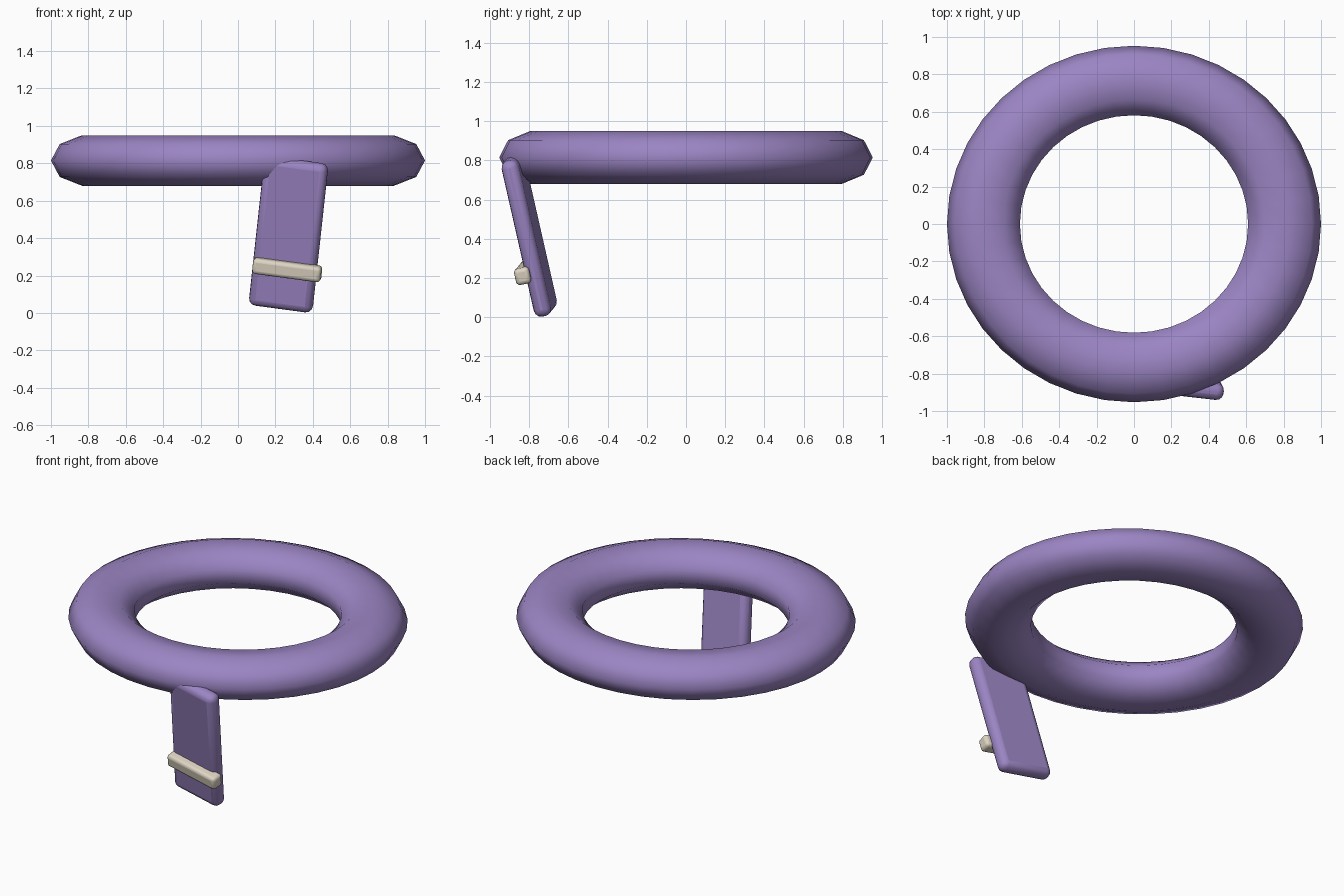
import bpy
from mathutils import Matrix, Vector

default = bpy.data.objects.get("Cube")
if default:
    bpy.data.objects.remove(default, do_unlink=True)


def make_material(name, rgb):
    mat = bpy.data.materials.new(name)
    mat.use_nodes = True
    color = (*rgb, 1)
    mat.diffuse_color = color
    mat.node_tree.nodes["Principled BSDF"].inputs["Base Color"].default_value = color
    return mat


purple = make_material("purple", (0.33, 0.235, 0.55))
cream = make_material("cream", (0.72, 0.66, 0.54))

# Leaning frame of the strap: long axis, width axis and back-facing axis
up = Vector((0.106, -0.22, 0.97)).normalized()
across = Vector((0.985, -0.113, -0.127))
across = (across - up * across.dot(up)).normalized()
back = up.cross(across)
strap_frame = Matrix((across, back, up)).transposed().to_4x4()
strap_frame.translation = (0.27, -0.80, 0.42)


def rounded_block(name, size, offset, radius, mat):
    """Bevelled box placed in the strap's leaning frame."""
    bpy.ops.mesh.primitive_cube_add(size=1)
    obj = bpy.context.object
    obj.name = name
    obj.data.transform(Matrix.Diagonal((*size, 1)))
    obj.matrix_world = strap_frame @ Matrix.Translation(offset)
    bevel = obj.modifiers.new("rounded_edges", "BEVEL")
    bevel.width = radius
    bevel.segments = 3
    bevel.limit_method = "NONE"
    obj.data.materials.append(mat)
    bpy.ops.object.shade_smooth_by_angle(angle=0.7)
    return obj


# Flattened, slightly oval ring
bpy.ops.mesh.primitive_torus_add(major_radius=0.799, minor_radius=0.201,
                                 major_segments=40, minor_segments=9,
                                 location=(0, 0, 0.815))
ring = bpy.context.object
ring.name = "ring"
ring.data.transform(Matrix.Diagonal((1, 0.953, 0.682, 1)))
ring.data.materials.append(purple)
bpy.ops.object.shade_smooth()

# Hanging strap with a raised band across its front
rounded_block("strap", (0.345, 0.09, 0.82), (0, 0, 0), 0.038, purple)
rounded_block("strap_band", (0.37, 0.078, 0.085), (0.02, -0.055, -0.18), 0.02, cream)
